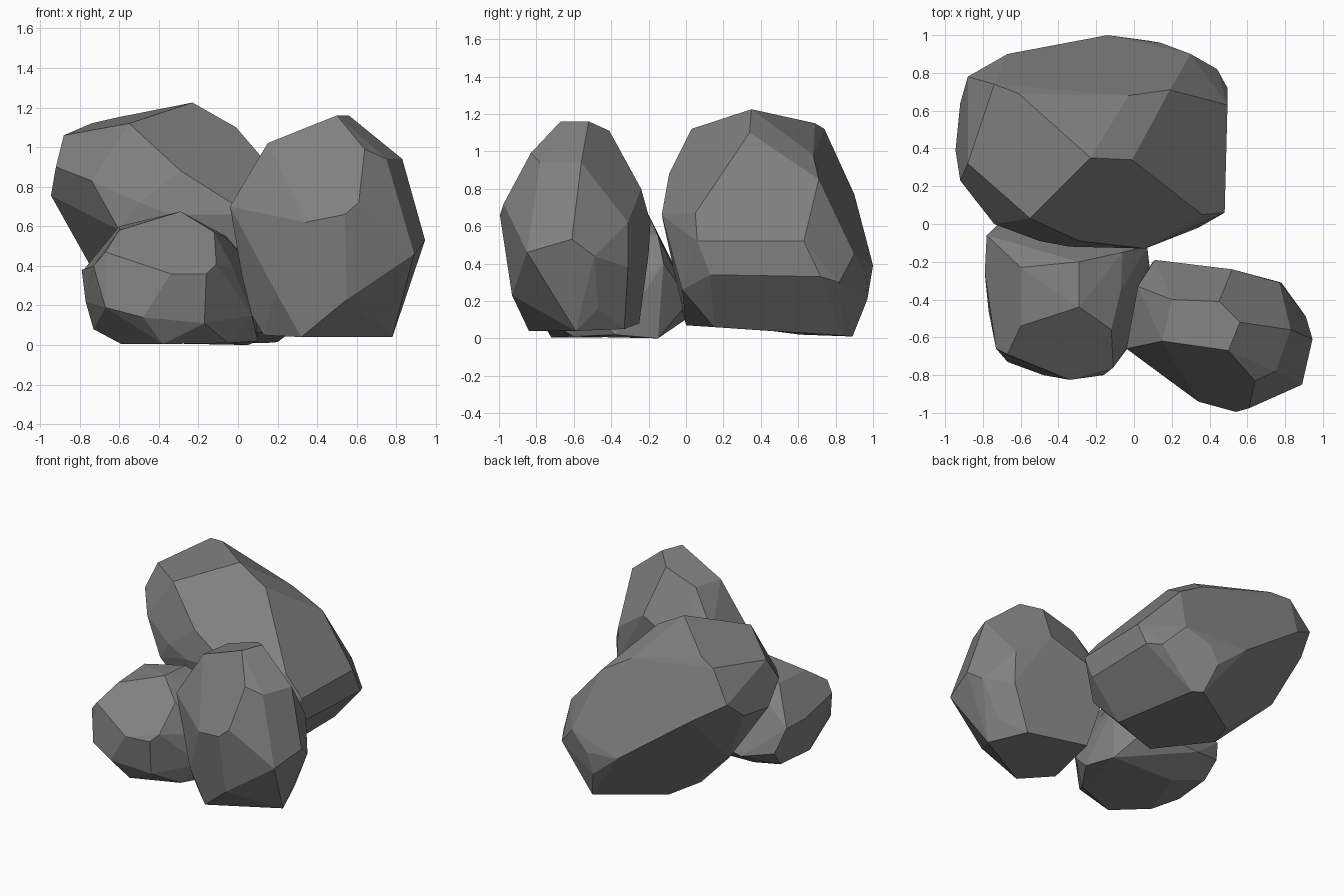
import bpy, bmesh, math
from mathutils import Vector

if "Cube" in bpy.data.objects:
    bpy.data.objects.remove(bpy.data.objects["Cube"])

stone = bpy.data.materials.new("dark grey stone")
stone.diffuse_color = (0.22, 0.22, 0.22, 1)
stone.use_nodes = True
stone.node_tree.nodes["Principled BSDF"].inputs["Base Color"].default_value = stone.diffuse_color


def rock(name, corners):
    """Faceted boulder: convex hull of its main corners, near-coplanar facets merged."""
    bm = bmesh.new()
    for c in corners:
        bm.verts.new(Vector(c) / 100)
    res = bmesh.ops.convex_hull(bm, input=bm.verts)
    junk = [g for g in res["geom_interior"] + res["geom_unused"]
            if isinstance(g, bmesh.types.BMVert) and not g.link_faces]
    bmesh.ops.delete(bm, geom=list(set(junk)), context='VERTS')
    bmesh.ops.dissolve_limit(bm, angle_limit=math.radians(7),
                             verts=bm.verts, edges=bm.edges)
    bmesh.ops.recalc_face_normals(bm, faces=bm.faces)
    me = bpy.data.meshes.new(name)
    bm.to_mesh(me)
    bm.free()
    me.materials.append(stone)
    bpy.context.collection.objects.link(bpy.data.objects.new(name, me))


# Corners in hundredths of a unit: crown, then girdle, then base
rock("back_boulder", [
    (-23, 35, 122.5), (-1, 34, 110), (-55, 3, 112), (-74, 74, 112), (-61, 69, 115),
    (-88, 32, 106), (-3, 68, 98), (19, 71, 85),
    (-92, 23, 90), (-94.5, 39, 75.5), (-88, 78, 90), (-92, 64, 78), (-67, 90, 77),
    (-14, 100, 39), (14, 96, 35), (30, 90, 45), (49.5, 63, 52),
    (48, 6, 52), (36, 5, 67), (6, -13, 66), (-34, -12, 66), (-50, -9, 72),
    (-29, -9, 88), (-74, 0, 83), (-60, -5, 58), (34, -2, 26), (47, 13, 34),
    (49.5, 72, 33), (44, 82, 30), (8, 97, 21), (-74, 55, 39),
    (26, 15, 6), (20, 84, 1.5), (14, 89, 1), (-29, 61, 2), (-39, 38, 5), (-14, 0, 7)])

rock("front_right_boulder", [
    (50, -67, 116), (56, -52, 116), (15, -62, 102), (45, -41, 111), (20, -40, 103),
    (64, -83, 99), (75, -78, 94), (83, -56, 94),
    (-4, -66, 70), (2, -71, 58), (54, -99.5, 66), (61, -97.5, 72), (34, -94, 62),
    (89, -85, 46), (94.5, -61, 53), (91, -49, 44), (78, -31, 38), (77, -31, 62),
    (52, -24, 80), (11, -19, 62), (2, -33, 78), (10, -20, 45), (2, -60, 35),
    (83, -53, 28), (55, -93, 23), (79, -47, 16), (19, -83, 27), (7, -60, 15),
    (32, -84, 4), (78, -59, 4), (65, -33, 5), (13, -66, 5), (20, -25, 8)])

rock("front_left_boulder", [
    (-60, -54, 58), (-29, -44, 67.5), (-12, -56, 57), (-60, -23, 60), (-29, -20, 66),
    (-6, -15, 55), (-7, -35, 55),
    (-67, -69, 47), (-73, -66, 40), (-34, -82.5, 36), (-16, -80, 36), (-11, -76, 41),
    (-79, -26, 38), (-78, -6, 38), (-77, -46, 22), (-67, -73, 19), (-48, -80, 14),
    (-72, 0, 20), (-50, 7, 15), (-10, 2, 20), (7, -12, 40), (-2, -60, 38),
    (-17, -77, 11), (7, -52, 15),
    (-70, -10, 8), (-73, -40, 8), (-59, -52, 0.5), (-38, -72, 0.5), (-5, -60, 1),
    (10, -38, 2), (5, -15, 0), (-45, -15, 1)])
